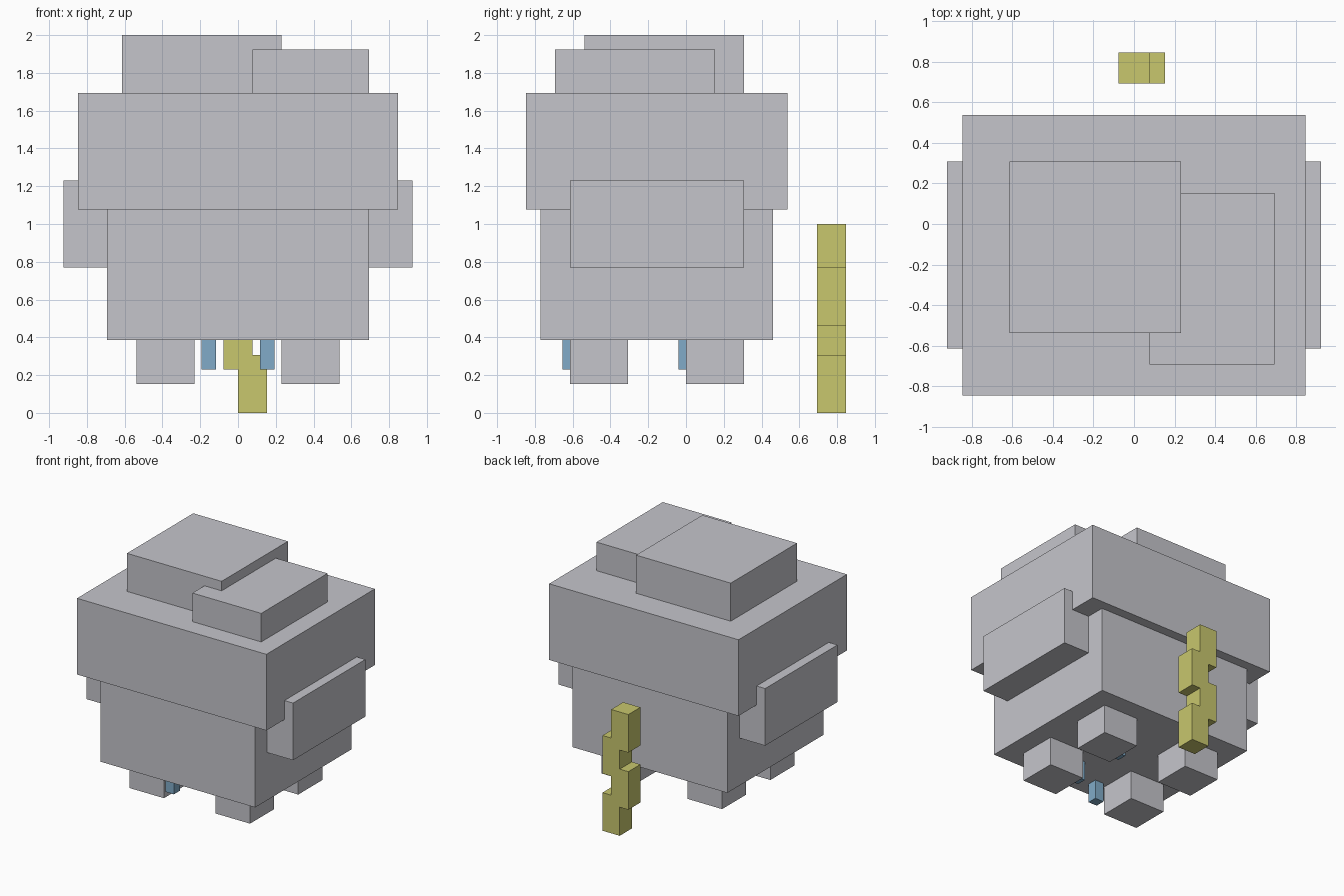
import bpy
import bmesh

U = 1 / 13  # size of one block unit

if "Cube" in bpy.data.objects:
    bpy.data.objects.remove(bpy.data.objects["Cube"], do_unlink=True)


def material(name, rgb):
    mat = bpy.data.materials.new(name)
    mat.use_nodes = True
    color = (*rgb, 1)
    mat.diffuse_color = color
    mat.node_tree.nodes["Principled BSDF"].inputs["Base Color"].default_value = color
    return mat


grey = material("pale_grey", (0.56, 0.56, 0.60))
yellow = material("olive_yellow", (0.58, 0.57, 0.155))
blue = material("soft_blue", (0.22, 0.41, 0.58))


def prism(name, outline, y0, y1, mat):
    """Extrude an x-z outline, given in block units, from y0 to y1."""
    bm = bmesh.new()
    face = bm.faces.new([bm.verts.new((x * U, y0 * U, z * U)) for x, z in outline])
    grown = bmesh.ops.extrude_face_region(bm, geom=[face])["geom"]
    moved = [v for v in grown if isinstance(v, bmesh.types.BMVert)]
    bmesh.ops.translate(bm, verts=moved, vec=(0, (y1 - y0) * U, 0))
    bmesh.ops.recalc_face_normals(bm, faces=bm.faces)
    mesh = bpy.data.meshes.new(name)
    bm.to_mesh(mesh)
    bm.free()
    mesh.materials.append(mat)
    obj = bpy.data.objects.new(name, mesh)
    bpy.context.collection.objects.link(obj)
    return obj


def box(name, x, y, z, mat):
    x0, x1 = sorted(x)
    outline = [(x0, z[0]), (x1, z[0]), (x1, z[1]), (x0, z[1])]
    return prism(name, outline, *y, mat)


# Main masses
box("lower_body", (-9, 9), (-10, 6), (5, 14), grey)
box("upper_body", (-11, 11), (-11, 7), (14, 22), grey)
box("tall_top_block", (-8, 3), (-7, 4), (22, 26), grey)
box("short_top_block", (1, 9), (-9, 2), (22, 25), grey)

# Mirrored side slabs and feet
for side, s in (("left", 1), ("right", -1)):
    box(side + "_side_slab", (9 * s, 12 * s), (-8, 4), (10, 16), grey)
    for end, y in (("front", -8), ("back", 0)):
        box(f"{side}_{end}_foot", (3 * s, 7 * s), (y, y + 4), (2, 5), grey)

# Small pegs hanging under the body
for name, x, y in (("front", -2, -8), ("middle", 2, -6), ("back", 2, 0)):
    box(name + "_peg", (x - 0.5, x + 0.5), (y - 0.5, y + 0.5), (3, 5), blue)

# Zigzag strip floating behind the body
zigzag = [(0, 0), (2, 0), (2, 4), (1, 4), (1, 6), (2, 6), (2, 10), (1, 10),
          (1, 13), (-1, 13), (-1, 9), (0, 9), (0, 7), (-1, 7), (-1, 3), (0, 3)]
prism("zigzag_strip", zigzag, 9, 11, yellow)
